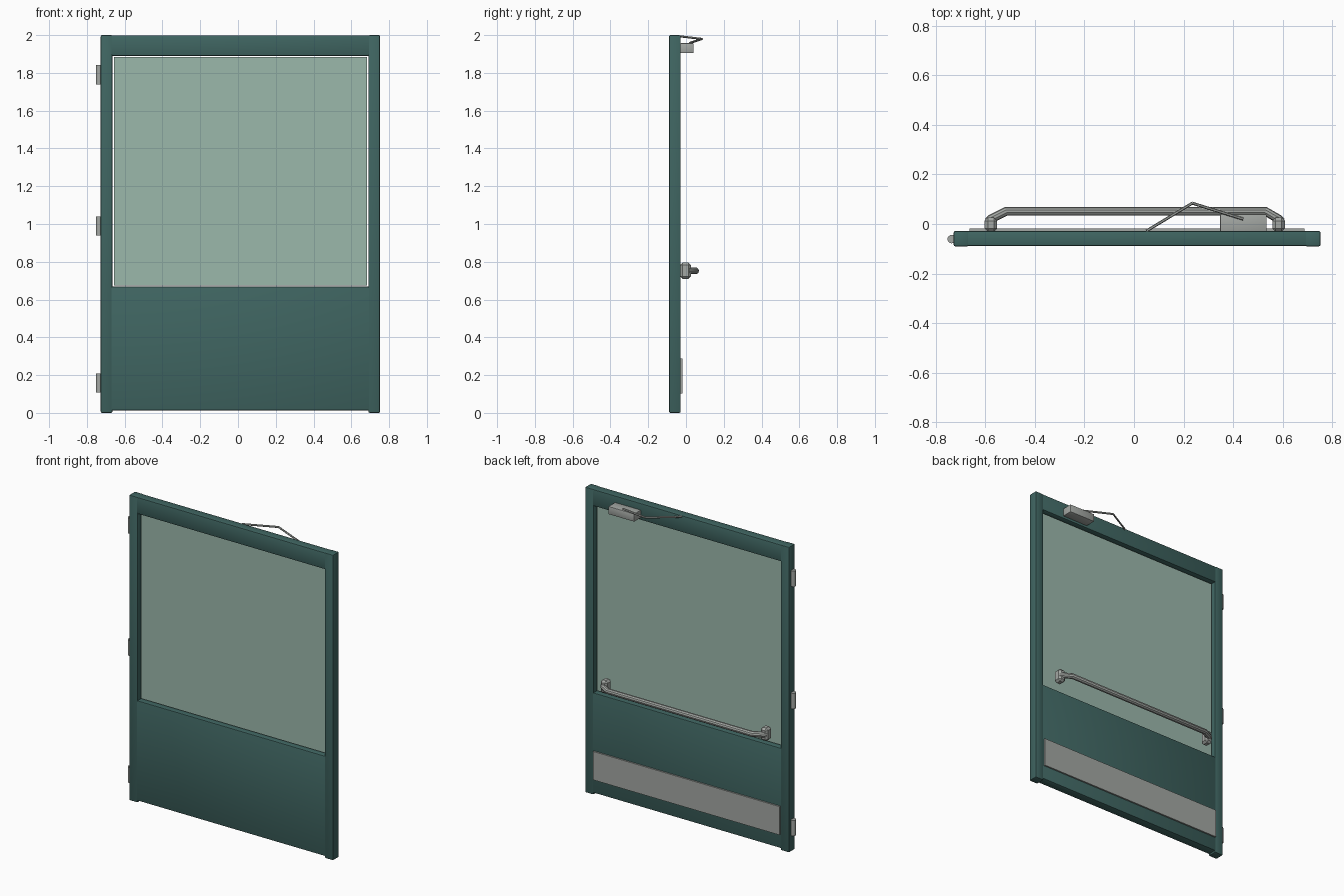
import bpy, bmesh
from mathutils import Vector

if "Cube" in bpy.data.objects:
    bpy.data.objects.remove(bpy.data.objects["Cube"])


def material(name, rgb):
    m = bpy.data.materials.new(name)
    m.diffuse_color = (*rgb, 1)
    m.use_nodes = True
    m.node_tree.nodes["Principled BSDF"].inputs["Base Color"].default_value = m.diffuse_color
    return m


teal = material("teal_paint", (0.05, 0.13, 0.12))
pale = material("pale_green_glass", (0.33, 0.48, 0.41))
metal = material("brushed_metal", (0.37, 0.39, 0.37))


def finish(obj, mat, bevel=0.0, segments=2):
    obj.data.materials.append(mat)
    bpy.ops.object.select_all(action='DESELECT')
    obj.select_set(True)
    bpy.context.view_layer.objects.active = obj
    if bevel:
        mod = obj.modifiers.new("soft_edges", 'BEVEL')
        mod.width, mod.segments = bevel, segments
        bpy.ops.object.modifier_apply(modifier=mod.name)
    bpy.ops.object.shade_smooth_by_angle()
    return obj


def box(name, x, y, z, mat, bevel=0.0, segments=2):
    lo, hi = Vector((x[0], y[0], z[0])), Vector((x[1], y[1], z[1]))
    bpy.ops.mesh.primitive_cube_add(size=1, location=(lo + hi) / 2)
    obj = bpy.context.object
    obj.name = name
    obj.scale = hi - lo
    bpy.ops.object.transform_apply(location=False, rotation=False, scale=True)
    return finish(obj, mat, bevel, segments)


def tube(name, points, radius, mat, resolution=3):
    curve = bpy.data.curves.new(name, 'CURVE')
    curve.dimensions = '3D'
    curve.bevel_depth = radius
    curve.bevel_resolution = resolution
    curve.use_fill_caps = True
    spline = curve.splines.new('POLY')
    spline.points.add(len(points) - 1)
    for p, co in zip(spline.points, points):
        p.co = (*co, 1)
    obj = bpy.data.objects.new(name, curve)
    bpy.context.collection.objects.link(obj)
    bpy.ops.object.select_all(action='DESELECT')
    obj.select_set(True)
    bpy.context.view_layer.objects.active = obj
    bpy.ops.object.convert(target='MESH')
    return finish(bpy.context.object, mat)


# Door leaf: stiles, rail and solid lower panel
L, R = -0.727, 0.752
IL, IR = -0.665, 0.69
FRONT, BACK = -0.09, -0.028
D = (FRONT, BACK)
box("hinge_stile", (L, IL), D, (0, 2), teal, 0.007)
box("latch_stile", (IR, R), D, (0, 2), teal, 0.007)
box("top_rail", (IL - 0.01, IR + 0.01), (FRONT + 0.001, BACK - 0.001), (1.89, 1.999), teal, 0.007)
box("lower_panel", (IL - 0.01, IR + 0.01), (FRONT + 0.001, BACK - 0.001), (0.012, 0.668), teal, 0.007)

# Glass pane with a thin clearance all round
box("glass_pane", (IL + 0.008, IR - 0.008), (-0.064, -0.054), (0.675, 1.883), pale)

# Kick plate on the back
box("kick_plate", (IL + 0.002, IR - 0.002), (BACK - 0.003, -0.019), (0.103, 0.289), metal)

# Push bar and its two brackets
for side, x in (("left", -0.577), ("right", 0.583)):
    box(side + "_bar_bracket", (x - 0.025, x + 0.025), (BACK - 0.003, 0.026),
        (0.71, 0.795), metal, 0.013, 1)
tube("push_bar", [(-0.588, 0.008, 0.752), (-0.577, 0.02, 0.752), (-0.515, 0.051, 0.752),
                  (0.53, 0.051, 0.752), (0.583, 0.02, 0.752), (0.594, 0.008, 0.752)],
     0.018, metal)

# Door closer: body and two-part folding arm
box("closer_body", (0.347, 0.535), (BACK - 0.003, 0.04), (1.905, 1.957), metal, 0.004)
shoe, elbow, pivot = (0.05, -0.028, 1.993), (0.235, 0.084, 1.98), (0.44, 0.02, 1.958)
tube("closer_forearm", [shoe, elbow], 0.006, metal, 1)
tube("closer_main_arm", [elbow, pivot], 0.006, metal, 1)

# Three hinge barrels
for label, z in (("bottom", 0.158), ("middle", 0.99), ("top", 1.79)):
    bpy.ops.mesh.primitive_cylinder_add(vertices=16, radius=0.017, depth=0.102,
                                        location=(-0.735, -0.061, z))
    hinge = bpy.context.object
    hinge.name = label + "_hinge"
    finish(hinge, metal)
